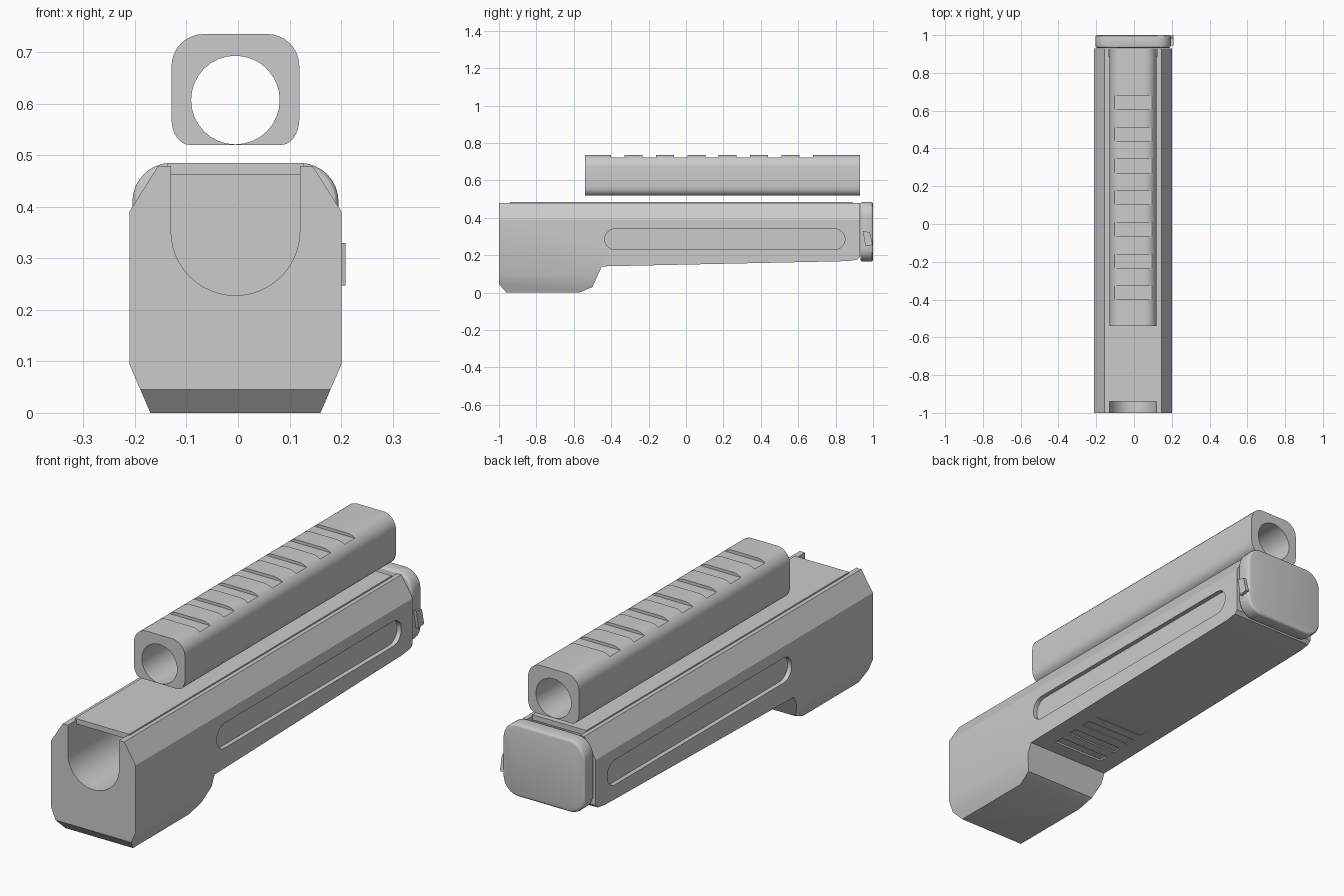
import bpy, bmesh, math

if "Cube" in bpy.data.objects:
    bpy.data.objects.remove(bpy.data.objects["Cube"])

CX = -0.005  # the symmetry plane sits slightly off centre because of the latch

mat = bpy.data.materials.new("light grey")
mat.diffuse_color = (0.6, 0.6, 0.6, 1)
mat.use_nodes = True
mat.node_tree.nodes["Principled BSDF"].inputs["Base Color"].default_value = mat.diffuse_color


def prism(name, pts, axis, a, b):
    """Extrude a profile: (y,z) along x, or (x,z) along y."""
    def pos(p, t):
        return (t, p[0], p[1]) if axis == 'x' else (p[0], t, p[1])
    bm = bmesh.new()
    lo = [bm.verts.new(pos(p, a)) for p in pts]
    hi = [bm.verts.new(pos(p, b)) for p in pts]
    bm.faces.new(lo)
    bm.faces.new(hi)
    n = len(pts)
    for i in range(n):
        j = (i + 1) % n
        bm.faces.new((lo[i], lo[j], hi[j], hi[i]))
    bmesh.ops.recalc_face_normals(bm, faces=bm.faces)
    me = bpy.data.meshes.new(name)
    bm.to_mesh(me)
    bm.free()
    ob = bpy.data.objects.new(name, me)
    bpy.context.collection.objects.link(ob)
    me.materials.append(mat)
    return ob


def arc(cx, cz, rx, rz, a0, a1, n):
    out = []
    for i in range(n + 1):
        t = math.radians(a0 + (a1 - a0) * i / n)
        out.append((cx + rx * math.cos(t), cz + rz * math.sin(t)))
    return out


def rounded(x0, x1, z0, z1, top, bottom, n=8):
    """Rounded rectangle with (rx, rz) radii for top and bottom corners."""
    (tx, tz), (bx, bz) = top, bottom
    return (arc(x1 - tx, z1 - tz, tx, tz, 0, 90, n) + arc(x0 + tx, z1 - tz, tx, tz, 90, 180, n)
            + arc(x0 + bx, z0 + bz, bx, bz, 180, 270, n) + arc(x1 - bx, z0 + bz, bx, bz, 270, 360, n))


def rect(a0, a1, z0, z1):
    return [(a0, z0), (a1, z0), (a1, z1), (a0, z1)]


def activate(ob):
    bpy.ops.object.select_all(action='DESELECT')
    bpy.context.view_layer.objects.active = ob
    ob.select_set(True)


def boolean(ob, tool, op='DIFFERENCE'):
    m = ob.modifiers.new("cut", 'BOOLEAN')
    m.object, m.operation, m.solver = tool, op, 'EXACT'
    activate(ob)
    bpy.ops.object.modifier_apply(modifier=m.name)
    bpy.data.objects.remove(tool)


def smooth(ob, angle=30):
    activate(ob)
    bpy.ops.object.shade_smooth_by_angle(angle=math.radians(angle))


# housing: side profile intersected with the chamfered front section
housing = prism("housing", [(-1, .045), (-.96, 0), (-.57, 0), (-.5, .03), (-.45, .14), (.86, .168),
                            (.915, .175), (.93, .19), (.93, .479), (-1, .479)], 'x', -.5, .5)
half = [(.165, 0), (.206, .095), (.206, .39), (.15, .479)]
section = [(CX + x, z) for x, z in half] + [(CX - x, z) for x, z in reversed(half)]
boolean(housing, prism("section", section, 'y', -1.2, 1.2), 'INTERSECT')

# round-bottomed channel, closed at the rear
channel = arc(CX, .353, .125, .125, 180, 360, 24) + [(CX + .125, .6), (CX - .125, .6)]
boolean(housing, prism("channel", channel, 'y', -1.2, .9))

# long pocket on each side
pocket = arc(.795, .285, .055, .055, -90, 90, 12) + arc(-.38, .285, .055, .055, 90, 270, 12)
for s in (-1, 1):
    boolean(housing, prism("pocket", pocket, 'x', CX + s * .186, CX + s * .3))

# shallow grip slots underneath, fading out along the sloped floor
for i in range(4):
    y = -.36 + .09 * i
    boolean(housing, prism("slot", rect(y - .022, y + .022, .1, .1495), 'x', CX - .125, CX + .125))

# step at the rear, between the lid and the cap
boolean(housing, prism("step", rect(.89, .95, .462, .6), 'x', CX - .13, CX + .13))
smooth(housing)

# sliding lid over the channel
lid = prism("lid", [(CX - .125, .462), (CX + .125, .462), (CX + .125, .477), (CX + .132, .479),
                    (CX + .132, .485), (CX - .132, .485), (CX - .132, .479), (CX - .125, .477)],
            'y', -.94, .89)

# end cap with softened rim
cap = prism("end_cap", rounded(CX - .2, CX + .2, .165, .485, (.075, .075), (.075, .075)), 'y', .932, 1)
bev = cap.modifiers.new("rim", 'BEVEL')
bev.width, bev.segments, bev.limit_method, bev.angle_limit = .012, 3, 'ANGLE', math.radians(40)
activate(cap)
bpy.ops.object.modifier_apply(modifier=bev.name)
smooth(cap)

# latch on the right side of the cap
prism("latch", [(.945, .33), (.983, .322), (.998, .255), (.96, .247)], 'x', .18, .209)

# barrel sleeve with a through bore and seven top notches
sleeve = prism("sleeve", rounded(CX - .124, CX + .124, .52, .735, (.062, .062), (.035, .05)), 'y', -.54, .93)
boolean(sleeve, prism("bore", arc(CX, .607, .086, .086, 0, 348.75, 31), 'y', -.7, 1.2))
for i in range(7):
    y = -.365 + .168 * i
    boolean(sleeve, prism("notch", rect(y - .036, y + .036, .722, .8), 'x', -.3, .3))
smooth(sleeve)
